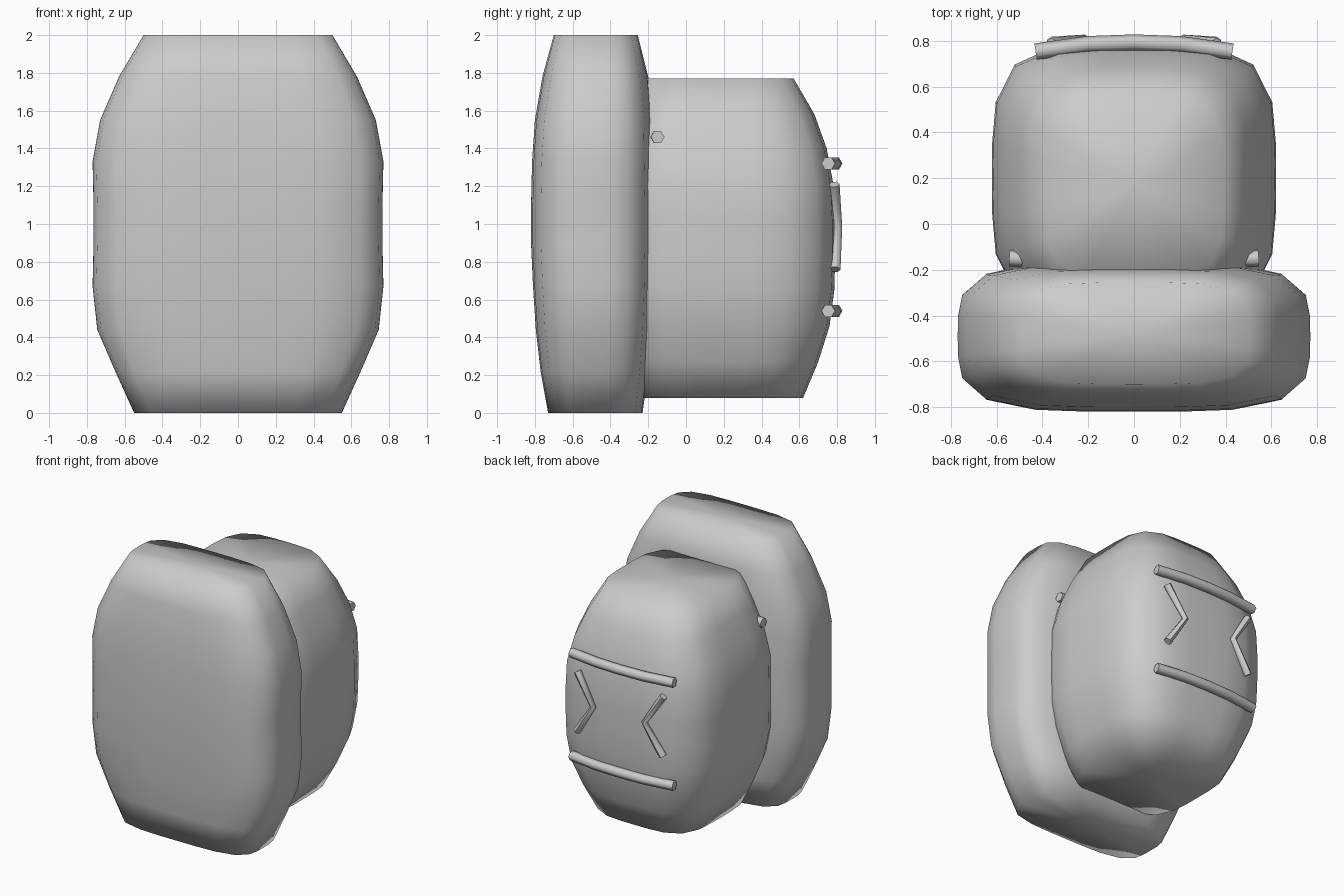
import bpy, bmesh
from math import sin, cos, pi, copysign
from mathutils import Vector

if "Cube" in bpy.data.objects:
    bpy.data.objects.remove(bpy.data.objects["Cube"])


def finish(name, bm):
    bmesh.ops.recalc_face_normals(bm, faces=bm.faces)
    me = bpy.data.meshes.new(name)
    bm.to_mesh(me)
    bm.free()
    ob = bpy.data.objects.new(name, me)
    bpy.context.collection.objects.link(ob)
    for p in me.polygons:
        p.use_smooth = True
    return ob


def bridge(bm, rings):
    n = len(rings[0])
    for a, b in zip(rings, rings[1:]):
        for i in range(n):
            j = (i + 1) % n
            bm.faces.new((a[i], a[j], b[j], b[i]))


def padded_body(name, sections, sides=24, power=4.0):
    """Stack rounded-rectangle sections: (z, half width, front y, back y)."""
    bm = bmesh.new()
    rings = []
    for z, w, y0, y1 in sections:
        ring = []
        for i in range(sides):
            t = 2 * pi * i / sides
            c, s = cos(t), sin(t)
            r = (abs(c) ** power + abs(s) ** power) ** (-1 / power)
            ring.append(bm.verts.new((w * c * r, (y0 + y1) / 2 + (y1 - y0) / 2 * s * r, z)))
        rings.append(ring)
    bridge(bm, rings)
    # fan caps keep the soft shading of the flat ends
    for ring in (rings[0], rings[-1]):
        mid = bm.verts.new(sum((v.co for v in ring), Vector()) / sides)
        for i in range(sides):
            bm.faces.new((ring[i], ring[(i + 1) % sides], mid))
    return finish(name, bm)


def rod(name, points, radii, sides=6):
    """Hexagonal rod along a few points."""
    bm = bmesh.new()
    pts = [Vector(p) for p in points]
    rings = []
    for i, p in enumerate(pts):
        d = (pts[min(i + 1, len(pts) - 1)] - pts[max(i - 1, 0)]).normalized()
        u = d.cross(Vector((0, 1, 0))).normalized()
        v = d.cross(u)
        rings.append([bm.verts.new(p + radii[i] * (cos(a) * v + sin(a) * u))
                      for a in (2 * pi * k / sides for k in range(sides))])
    bridge(bm, rings)
    bm.faces.new(rings[0])
    bm.faces.new(rings[-1])
    ob = finish(name, bm)
    bpy.ops.object.select_all(action='DESELECT')
    ob.select_set(True)
    bpy.context.view_layer.objects.active = ob
    bpy.ops.object.shade_smooth_by_angle(angle=1.1)
    return ob


# wide front slab
padded_body("front_slab", [
    (0.00, 0.55, -0.73, -0.23), (0.22, 0.65, -0.77, -0.20),
    (0.44, 0.745, -0.795, -0.18), (0.67, 0.77, -0.81, -0.17),
    (0.89, 0.765, -0.82, -0.165), (1.11, 0.765, -0.82, -0.165),
    (1.33, 0.77, -0.815, -0.17), (1.55, 0.73, -0.80, -0.175),
    (1.78, 0.63, -0.76, -0.20), (2.00, 0.50, -0.70, -0.255)])

# narrower rear body
padded_body("rear_body", [
    (0.08, 0.42, -0.26, 0.62), (0.27, 0.51, -0.32, 0.70),
    (0.46, 0.585, -0.36, 0.76), (0.65, 0.615, -0.39, 0.785),
    (0.83, 0.62, -0.39, 0.79), (1.02, 0.62, -0.39, 0.79),
    (1.21, 0.615, -0.39, 0.78), (1.40, 0.565, -0.37, 0.745),
    (1.58, 0.49, -0.32, 0.68), (1.77, 0.39, -0.24, 0.57)])

# horizontal bars on the back
for label, z in (("upper", 1.32), ("lower", 0.54)):
    rod(label + "_back_bar",
        [(-0.43, 0.753, z), (-0.2, 0.785, z), (0, 0.792, z), (0.2, 0.785, z), (0.43, 0.753, z)],
        [0.036] * 5)

# mirrored chevrons between the bars
for label, s in (("left", -1), ("right", 1)):
    rod(label + "_chevron",
        [(s * 0.36, 0.785, 1.21), (s * 0.215, 0.805, 0.985), (s * 0.36, 0.79, 0.76)],
        [0.028, 0.022, 0.028])

# strap bar where the two bodies meet
rod("strap_bar", [(-0.545, -0.15, 1.46), (0, -0.17, 1.46), (0.545, -0.15, 1.46)], [0.036] * 3)
